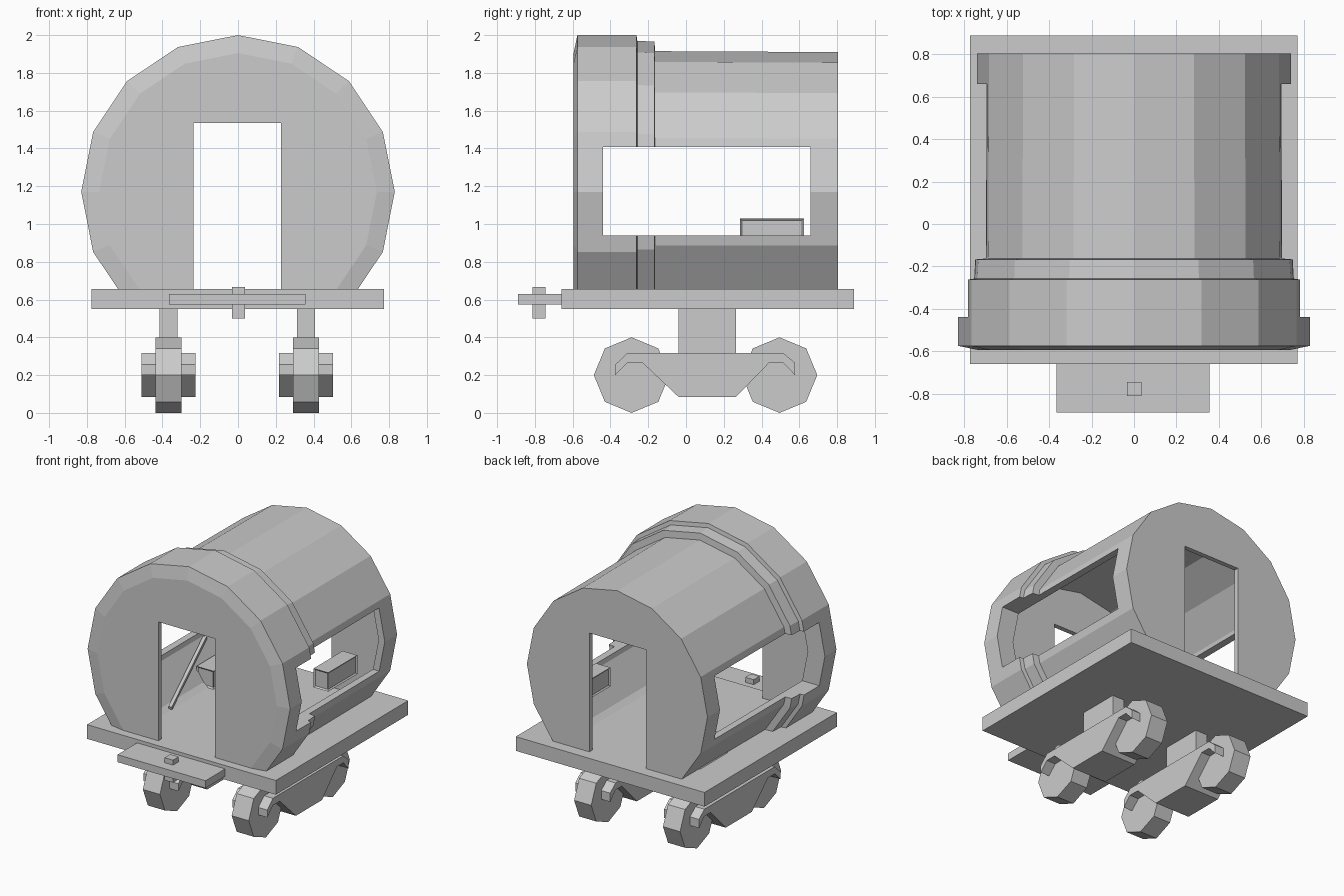
import bpy, bmesh, math
from mathutils import Vector

if "Cube" in bpy.data.objects:
    bpy.data.objects.remove(bpy.data.objects["Cube"])


def finish(name, bm):
    bmesh.ops.recalc_face_normals(bm, faces=bm.faces)
    mesh = bpy.data.meshes.new(name)
    bm.to_mesh(mesh)
    bm.free()
    ob = bpy.data.objects.new(name, mesh)
    bpy.context.collection.objects.link(ob)
    return ob


def box(name, x0, x1, y0, y1, z0, z1, inset=0.0):
    bm = bmesh.new()
    bmesh.ops.create_cube(bm, size=1)
    for v in bm.verts:
        v.co = ((x0 + x1) / 2 + v.co.x * (x1 - x0),
                (y0 + y1) / 2 + v.co.y * (y1 - y0),
                (z0 + z1) / 2 + v.co.z * (z1 - z0))
    if inset:
        sides = [f for f in bm.faces if abs(f.normal.z) < 0.5]
        bmesh.ops.inset_individual(bm, faces=sides, thickness=inset, depth=-inset * 0.6)
    return finish(name, bm)


def barrel(name, sections, z=1.17, n=16):
    """Closed lathe about the y axis from (y, radius) sections."""
    bm = bmesh.new()
    rings = [[bm.verts.new((r * math.cos(2 * math.pi * i / n), y,
                            z + r * math.sin(2 * math.pi * i / n))) for i in range(n)]
             for y, r in sections]
    for a, b in zip(rings, rings[1:]):
        for i in range(n):
            j = (i + 1) % n
            bm.faces.new((a[i], a[j], b[j], b[i]))
    bm.faces.new(rings[0])
    bm.faces.new(rings[-1])
    return finish(name, bm)


def extrude_x(name, pts, x0, x1):
    """Extrude a (y, z) outline along x."""
    bm = bmesh.new()
    face = bm.faces.new([bm.verts.new((x0, y, z)) for y, z in pts])
    ext = bmesh.ops.extrude_face_region(bm, geom=[face])
    moved = [v for v in ext["geom"] if isinstance(v, bmesh.types.BMVert)]
    bmesh.ops.translate(bm, verts=moved, vec=(x1 - x0, 0, 0))
    return finish(name, bm)


def cut(target, cutter):
    mod = target.modifiers.new("cut", "BOOLEAN")
    mod.operation = "DIFFERENCE"
    mod.solver = "EXACT"
    mod.object = cutter
    bpy.context.view_layer.objects.active = target
    bpy.ops.object.modifier_apply(modifier=mod.name)
    bpy.data.objects.remove(cutter)


# hollow barrel cabin with stepped front bands
cabin = barrel("cabin", [(-.595, .735), (-.575, .83), (-.262, .83), (-.258, .8),
                         (-.167, .795), (-.163, .745), (.805, .74)])
cut(cabin, barrel("cavity", [(-.56, .69), (.77, .69)]))
cut(cabin, box("below_floor", -2, 2, -2, 2, -1, .65))
cut(cabin, box("side_windows", -2, 2, -.44, .66, .94, 1.408))
cut(cabin, box("end_doors", -.235, .228, -2, 2, .5, 1.535))

# flat deck, front coupling plate and pin
box("deck", -.775, .772, -.66, .89, .55, .655)
box("coupling_plate", -.365, .357, -.89, -.66, .575, .63)
box("coupling_pin", -.033, .036, -.812, -.745, .5, .667)

# crates inside the cabin
box("right_crate", .42, .54, .285, .625, .89, 1.03, inset=.015)
box("left_crate", -.54, -.4, .285, .6, .655, .79, inset=.015)

# pole leaning on the left wall
a, b = Vector((-.45, -.15, .67)), Vector((-.62, .5, .9))
pole = box("leaning_pole", -.012, .012, -.012, .012, -.5, .5)
pole.location = (a + b) / 2
pole.scale.z = (b - a).length
pole.rotation_euler = (b - a).to_track_quat("Z", "Y").to_euler()

# bogies: shaped frame, strut and two octagonal wheels per side
frame = [(-.375, .2), (-.375, .255), (-.31, .317), (.515, .317), (.577, .265), (.577, .2),
         (.515, .265), (.44, .265), (.265, .085), (-.04, .085), (-.23, .265), (-.31, .265)]
for side, cx in (("left", -.368), ("right", .36)):
    extrude_x(side + "_bogie_frame", frame, cx - .143, cx + .143)
    box(side + "_bogie_strut", cx - .048, cx + .048, -.04, .265, .3, .56)
    for end, cy in (("front", -.288), ("back", .495)):
        octagon = [(cy + .2 * math.cos(i * math.pi / 4), .2 + .2 * math.sin(i * math.pi / 4))
                   for i in range(8)]
        extrude_x(f"{side}_{end}_wheel", octagon, cx - .07, cx + .07)
